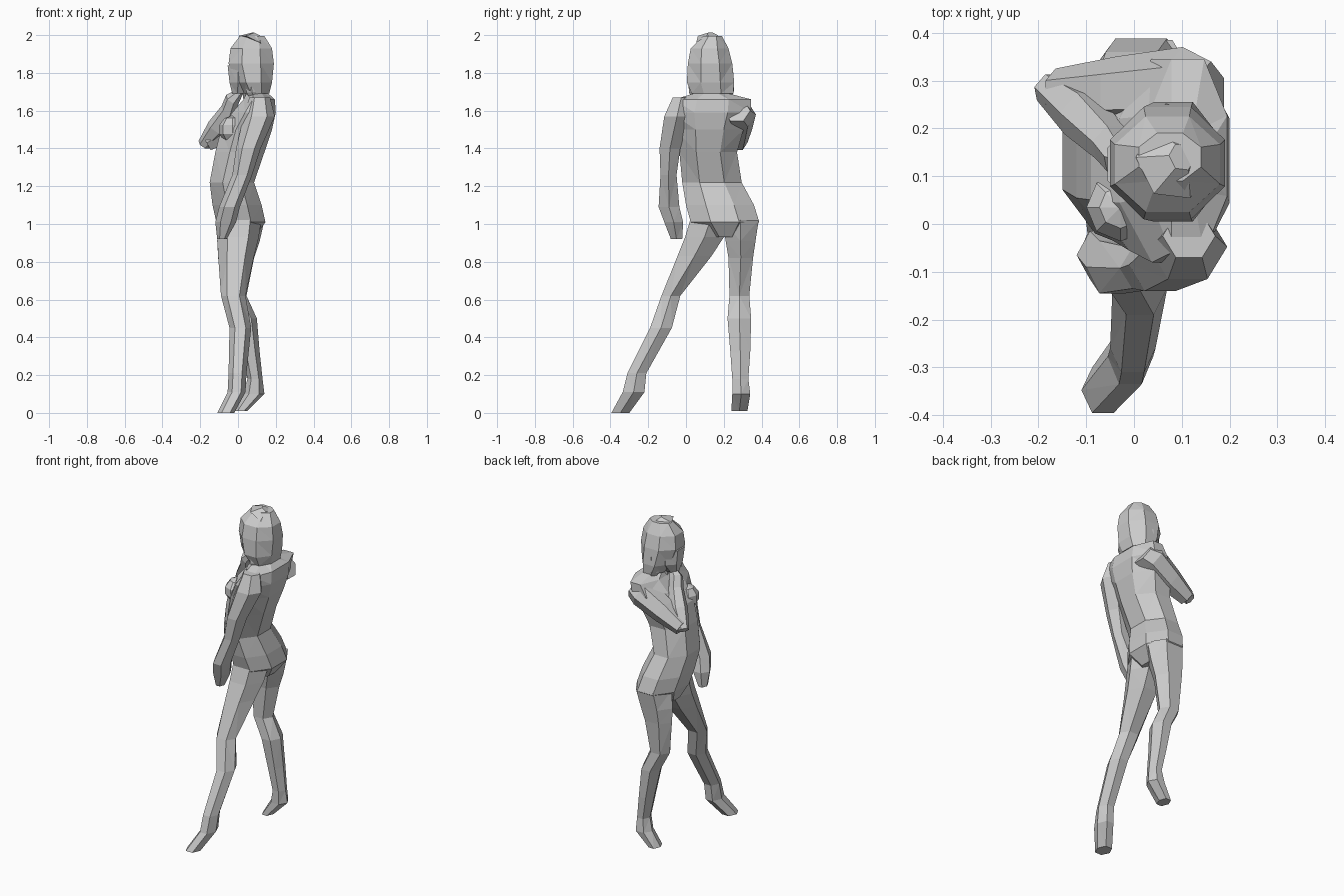
import bpy, bmesh, math
from mathutils import Vector


def make_object(name, bm):
    bmesh.ops.recalc_face_normals(bm, faces=bm.faces)
    me = bpy.data.meshes.new(name)
    bm.to_mesh(me)
    bm.free()
    ob = bpy.data.objects.new(name, me)
    bpy.context.collection.objects.link(ob)
    return ob


def skin(name, rings):
    """Join rings of points into a capped, faceted body."""
    bm = bmesh.new()
    loops = [[bm.verts.new(p) for p in ring] for ring in rings]
    n = len(loops[0])
    for a, b in zip(loops, loops[1:]):
        for i in range(n):
            j = (i + 1) % n
            bm.faces.new((a[i], a[j], b[j], b[i]))
    bm.faces.new(loops[0])
    bm.faces.new(loops[-1])
    bmesh.ops.triangulate(bm, faces=bm.faces)
    return make_object(name, bm)


def loft(name, sections, sides=6, phase=0.0):
    """Sections are (x_min, x_max, y_min, y_max, z)."""
    angles = [2 * math.pi * (i + phase) / sides for i in range(sides)]
    mx = max(abs(math.cos(a)) for a in angles)
    my = max(abs(math.sin(a)) for a in angles)
    rings = []
    for x0, x1, y0, y1, z in sections:
        rings.append([((x0 + x1) / 2 + (x1 - x0) / 2 * math.cos(a) / mx,
                       (y0 + y1) / 2 + (y1 - y0) / 2 * math.sin(a) / my, z)
                      for a in angles])
    return skin(name, rings)


def limb(name, path, sides=6):
    """Path holds (x, y, z, radius); rings stand across the overall direction."""
    pts = [Vector(p[:3]) for p in path]
    q = (pts[-1] - pts[0]).to_track_quat('Z', 'Y')
    rings = []
    for p, (_, _, _, r) in zip(pts, path):
        rings.append([p + q @ Vector((r * math.cos(2 * math.pi * i / sides),
                                      r * math.sin(2 * math.pi * i / sides), 0))
                      for i in range(sides)])
    return skin(name, rings)


# Torso, leaning back with the hips pushed forward (figure faces -x)
loft("torso", [
    (-0.08, 0.09, 0.13, 0.29, 0.93),
    (-0.115, 0.145, 0.025, 0.388, 1.01),
    (-0.135, 0.125, 0.00, 0.36, 1.10),
    (-0.15, 0.085, -0.02, 0.295, 1.22),
    (-0.12, 0.14, -0.035, 0.27, 1.38),
    (-0.09, 0.18, -0.055, 0.305, 1.50),
    (-0.03, 0.20, -0.08, 0.345, 1.59),
    (0.03, 0.195, -0.06, 0.345, 1.66),
    (0.05, 0.15, 0.07, 0.19, 1.70)], 8, 0.5)

# Chest
for side in (-1, 1):
    bm = bmesh.new()
    bmesh.ops.create_uvsphere(bm, u_segments=8, v_segments=5, radius=0.075)
    bmesh.ops.translate(bm, verts=bm.verts, vec=(-0.028, 0.11 + side * 0.075, 1.50))
    make_object("chest_side", bm)

# Neck
limb("neck", [(0.09, 0.13, 1.62, 0.06), (0.07, 0.125, 1.78, 0.055)])

# Head with bobbed hair, and the jaw below the face
loft("head", [
    (0.03, 0.165, 0.03, 0.25, 1.69),
    (-0.015, 0.18, 0.005, 0.255, 1.75),
    (-0.05, 0.19, 0.01, 0.245, 1.85),
    (-0.04, 0.18, 0.025, 0.225, 1.93),
    (0.01, 0.14, 0.09, 0.19, 1.995)], 8, 0.5)
loft("jaw", [
    (-0.03, 0.06, 0.09, 0.16, 1.69),
    (-0.045, 0.11, 0.05, 0.205, 1.75),
    (-0.055, 0.13, 0.04, 0.21, 1.84)], 8, 0.5)
limb("crown", [(0.08, 0.13, 1.96, 0.085), (0.10, 0.14, 2.0, 0.03)])

# Hair locks at the sides of the neck
limb("hair_lock", [(0.07, 0.05, 1.80, 0.04), (0.08, 0.05, 1.70, 0.035), (0.09, 0.06, 1.63, 0.01)], 5)
limb("hair_lock", [(0.08, 0.21, 1.80, 0.045), (0.08, 0.215, 1.70, 0.04), (0.08, 0.22, 1.65, 0.015)], 5)

# Hanging arm with hand
loft("hanging_arm", [
    (0.06, 0.17, -0.07, 0.02, 1.67),
    (0.03, 0.195, -0.115, 0.02, 1.57),
    (-0.01, 0.12, -0.14, -0.03, 1.40),
    (-0.03, 0.075, -0.135, -0.05, 1.26),
    (-0.10, 0.01, -0.145, -0.035, 1.09),
    (-0.12, -0.01, -0.115, -0.015, 1.01),
    (-0.11, -0.06, -0.08, -0.02, 0.92)])

# Folded arm: upper arm to the elbow, forearm back up to the neck
limb("folded_upper_arm", [
    (0.16, 0.27, 1.60, 0.07), (0.10, 0.285, 1.58, 0.085),
    (-0.04, 0.275, 1.50, 0.075), (-0.165, 0.275, 1.43, 0.05)])
limb("folded_forearm", [
    (-0.18, 0.285, 1.42, 0.035), (-0.11, 0.23, 1.51, 0.055),
    (-0.05, 0.17, 1.60, 0.045), (-0.03, 0.14, 1.66, 0.04), (0.01, 0.12, 1.70, 0.02)])

# Leg stretched to the side, ending in a raised-heel foot
loft("stretched_leg", [
    (-0.11, 0.125, 0.025, 0.24, 1.03),
    (-0.11, 0.11, -0.005, 0.20, 0.93),
    (-0.105, 0.085, -0.045, 0.135, 0.83),
    (-0.09, 0.04, -0.13, -0.03, 0.62),
    (-0.045, 0.07, -0.19, -0.075, 0.45),
    (-0.05, 0.045, -0.31, -0.21, 0.21),
    (-0.055, 0.04, -0.335, -0.22, 0.11),
    (-0.11, -0.02, -0.395, -0.30, 0.0)])

# Standing leg, ending in a raised-heel foot
loft("standing_leg", [
    (-0.10, 0.14, 0.19, 0.385, 1.02),
    (-0.11, 0.115, 0.21, 0.368, 0.91),
    (-0.105, 0.085, 0.225, 0.355, 0.82),
    (-0.085, 0.045, 0.23, 0.335, 0.62),
    (-0.02, 0.10, 0.22, 0.345, 0.50),
    (0.02, 0.115, 0.235, 0.34, 0.32),
    (0.05, 0.13, 0.245, 0.33, 0.18),
    (0.03, 0.14, 0.245, 0.34, 0.10),
    (-0.02, 0.05, 0.24, 0.325, 0.01)])
